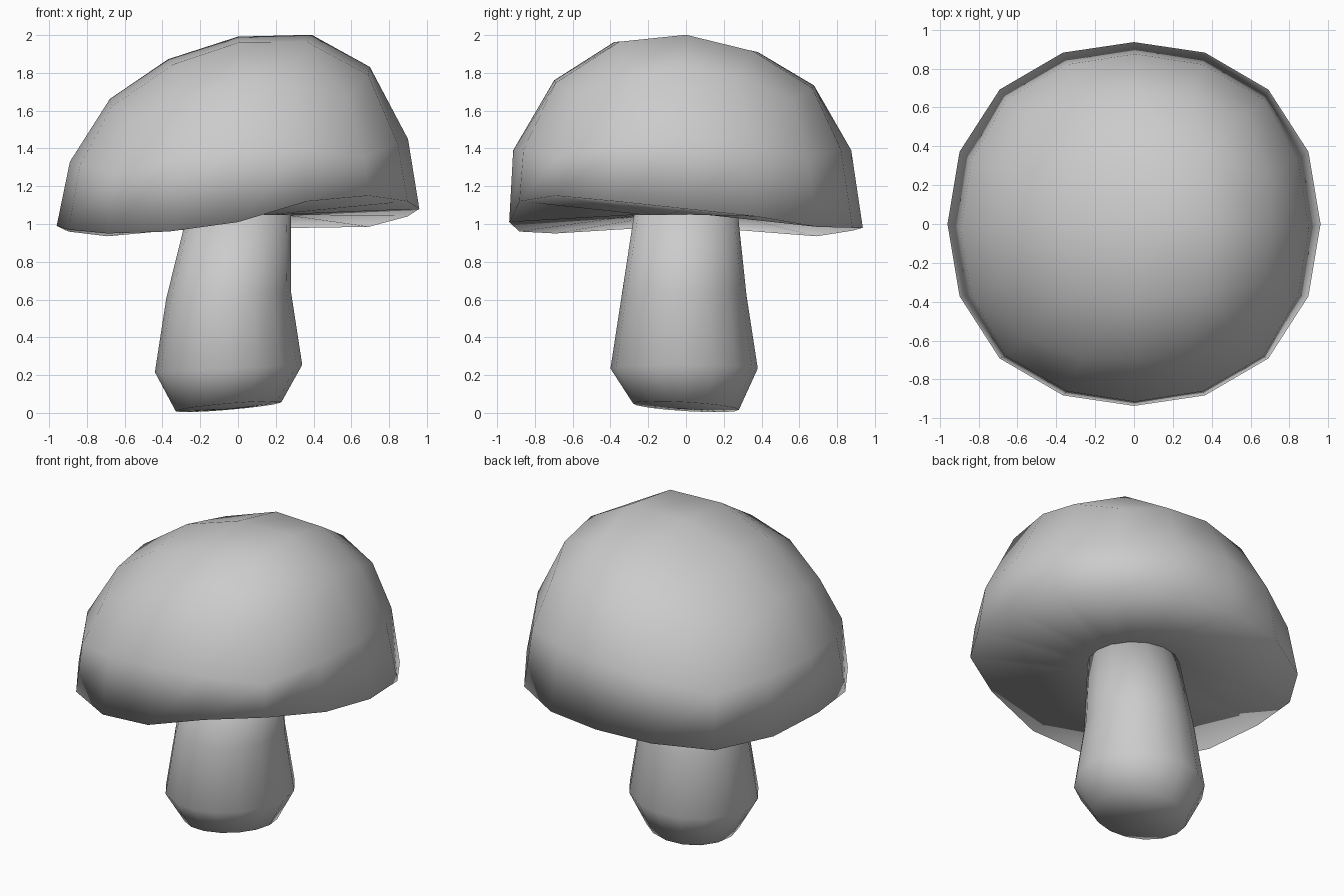
import bpy, bmesh
from math import sin, cos, pi

if "Cube" in bpy.data.objects:
    bpy.data.objects.remove(bpy.data.objects["Cube"])

N = 16


def ring(cx, cy, radii, heights, tilt_x=0, tilt_y=0):
    """16-point loop; radii and heights are given on the axis, between, and on
    the diagonal (the pattern of a rounded cube), then the loop is tilted."""
    pts = []
    for i in range(N):
        k = (0, 1, 2, 1)[i % 4]
        a = 2 * pi * i / N
        x, y = radii[k] * cos(a), radii[k] * sin(a)
        pts.append((cx + x, cy + y, heights[k] + tilt_x * x + tilt_y * y))
    return pts


def loft(name, rings, start, end):
    """Skin a stack of rings, closing both ends with fans to a centre point."""
    bm = bmesh.new()
    loops = [[bm.verts.new(p) for p in r] for r in rings]
    for lo, hi in zip(loops, loops[1:]):
        for i in range(N):
            j = (i + 1) % N
            bm.faces.new((lo[i], lo[j], hi[j], hi[i]))
    for centre, loop in ((start, loops[0]), (end, loops[-1])):
        c = bm.verts.new(centre)
        for i in range(N):
            bm.faces.new((loop[i], loop[(i + 1) % N], c))
    bmesh.ops.remove_doubles(bm, verts=bm.verts, dist=1e-4)
    bmesh.ops.recalc_face_normals(bm, faces=bm.faces)
    for f in bm.faces:
        f.smooth = True
    me = bpy.data.meshes.new(name)
    bm.to_mesh(me)
    bm.free()
    ob = bpy.data.objects.new(name, me)
    bpy.context.collection.objects.link(ob)
    return ob


# Cap rim: wavy 16-sided edge
rim_z = [1.08, 1.04, .985, .98, .98, .965, .935, .96,
         .99, .97, .95, .96, 1.01, 1.12, 1.15, 1.12]
rim = []
for i, z in enumerate(rim_z):
    a = 2 * pi * i / N
    r = .948 + .03 * sin(2 * a) ** 2 + .012 * cos(2 * a)
    rim.append((r * cos(a), r * sin(a), z))

# Cap crown: 8-sided, so each diagonal takes the points on both sides of it
crown = ring(.01, 0, (.38, .5, .5), (1.937, 1.88, 1.88), .17, -.07)
crown = [crown[i // 4 * 4 + 2] if i % 4 else p for i, p in enumerate(crown)]

# Cap: underside, rim, rounded-cube dome
loft("mushroom_cap", [
    ring(0, 0, (.25,) * 3, (1.05,) * 3),
    rim,
    ring(.005, -.02, (.895, .91, .935), (1.39, 1.37, 1.31), .067),
    ring(.01, -.01, (.688, .735, .81), (1.747, 1.70, 1.60), .123, -.02),
    crown,
], (0, 0, 1.06), (0, 0, 1.992))

# Stem: bulging stalk with an uneven foot
loft("mushroom_stem", [
    ring(-.05, 0, (.28,) * 3, (.033,) * 3, .085, -.06),
    ring(-.05, -.01, (.39,) * 3, (.235,) * 3, .05),
    ring(-.05, -.01, (.33,) * 3, (.625,) * 3, .06),
    ring(.005, 0, (.275,) * 3, (1.05,) * 3),
], (-.05, 0, .02), (.005, 0, 1.06))
